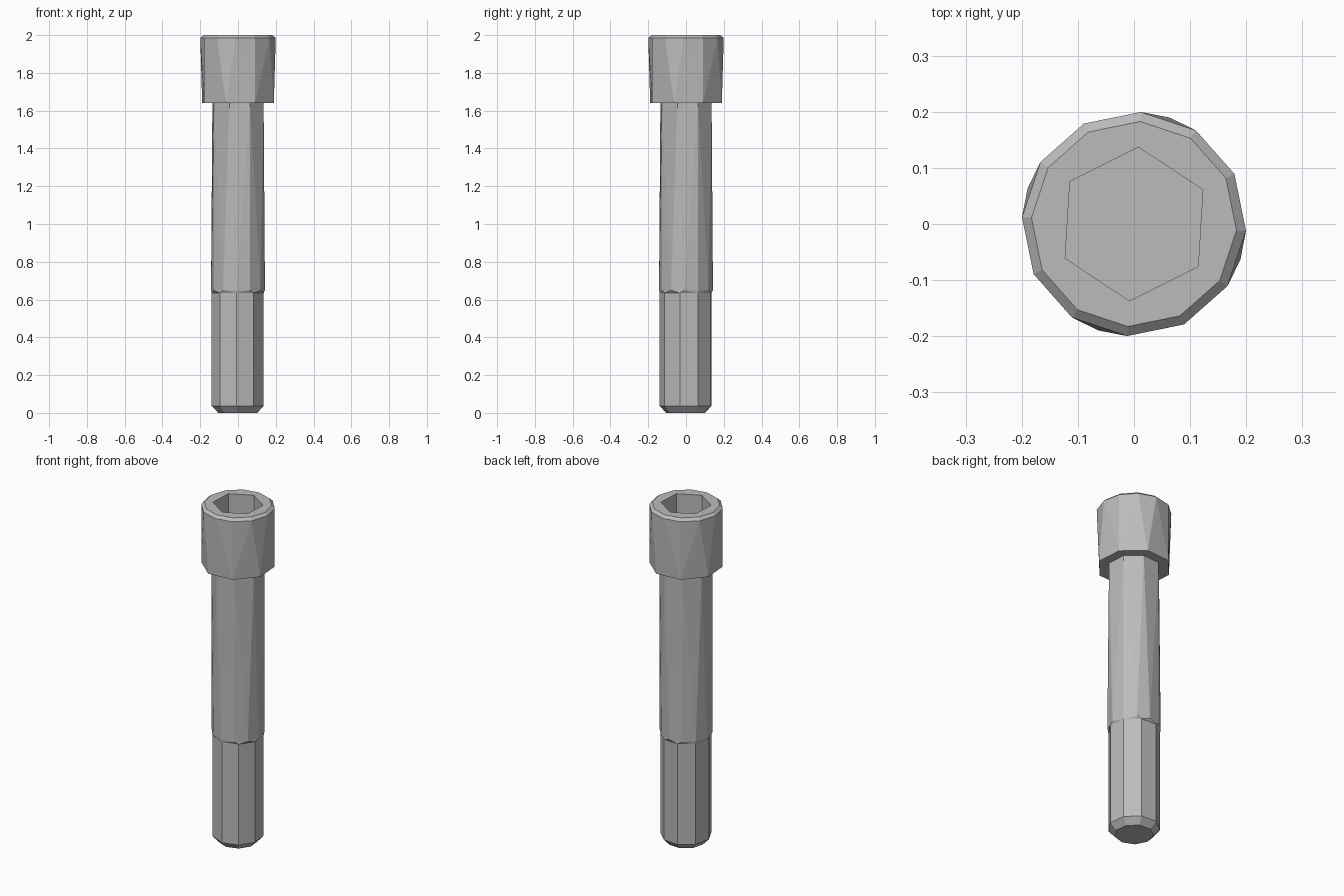
import bpy
import bmesh
from math import cos, sin, radians, tau

default = bpy.data.objects.get("Cube")
if default:
    bpy.data.objects.remove(default, do_unlink=True)

PHASE = radians(26.5)  # every ring starts at this angle

steel = bpy.data.materials.new("grey_steel")
steel.use_nodes = True
GREY = (0.5, 0.5, 0.5, 1)
steel.diffuse_color = GREY
steel.node_tree.nodes["Principled BSDF"].inputs["Base Color"].default_value = GREY


def add_ring(bm, z, sides, radius):
    angles = [PHASE + tau * i / sides for i in range(sides)]
    return [bm.verts.new((radius * cos(a), radius * sin(a), z)) for a in angles]


def join_rings(bm, a, b):
    """Fill between two rings; triangles where their side counts differ."""
    na, nb = len(a), len(b)
    if na == nb:
        for i in range(na):
            j = (i + 1) % na
            bm.faces.new((a[i], a[j], b[j], b[i]))
        return
    i = j = 0
    while i < na or j < nb:
        # advance along whichever ring has the nearer next edge midpoint
        if j >= nb or (i < na and (i + 0.5) / na <= (j + 0.5) / nb):
            bm.faces.new((a[i], a[(i + 1) % na], b[j % nb]))
            i += 1
        else:
            bm.faces.new((a[i % na], b[(j + 1) % nb], b[j]))
            j += 1


def build(name, profile, cap_start=False, cap_end=False):
    bm = bmesh.new()
    rings = [add_ring(bm, *p) for p in profile]
    for lower, upper in zip(rings, rings[1:]):
        join_rings(bm, lower, upper)
    if cap_start:
        bm.faces.new(rings[0][::-1])
    if cap_end:
        bm.faces.new(rings[-1])
    mesh = bpy.data.meshes.new(name)
    bm.to_mesh(mesh)
    bm.free()
    mesh.materials.append(steel)
    obj = bpy.data.objects.new(name, mesh)
    bpy.context.collection.objects.link(obj)


# Each profile row is height, number of sides, radius

# Lower end: chamfered tip and threaded length
build("threaded_end", [(0, 9, 0.105), (0.037, 9, 0.14), (0.635, 9, 0.14)], cap_start=True)

# Plain shank with a small step at its lower end
build("shank", [(0.635, 9, 0.14), (0.65, 12, 0.143), (1.64, 8, 0.143)])

# Head: underside, flank, top chamfer, rim and hexagonal socket
build("socket_head", [
    (1.64, 8, 0.143), (1.64, 8, 0.2), (1.985, 12, 0.2), (2, 12, 0.183),
    (2, 6, 0.137), (1.81, 6, 0.137),
], cap_end=True)
